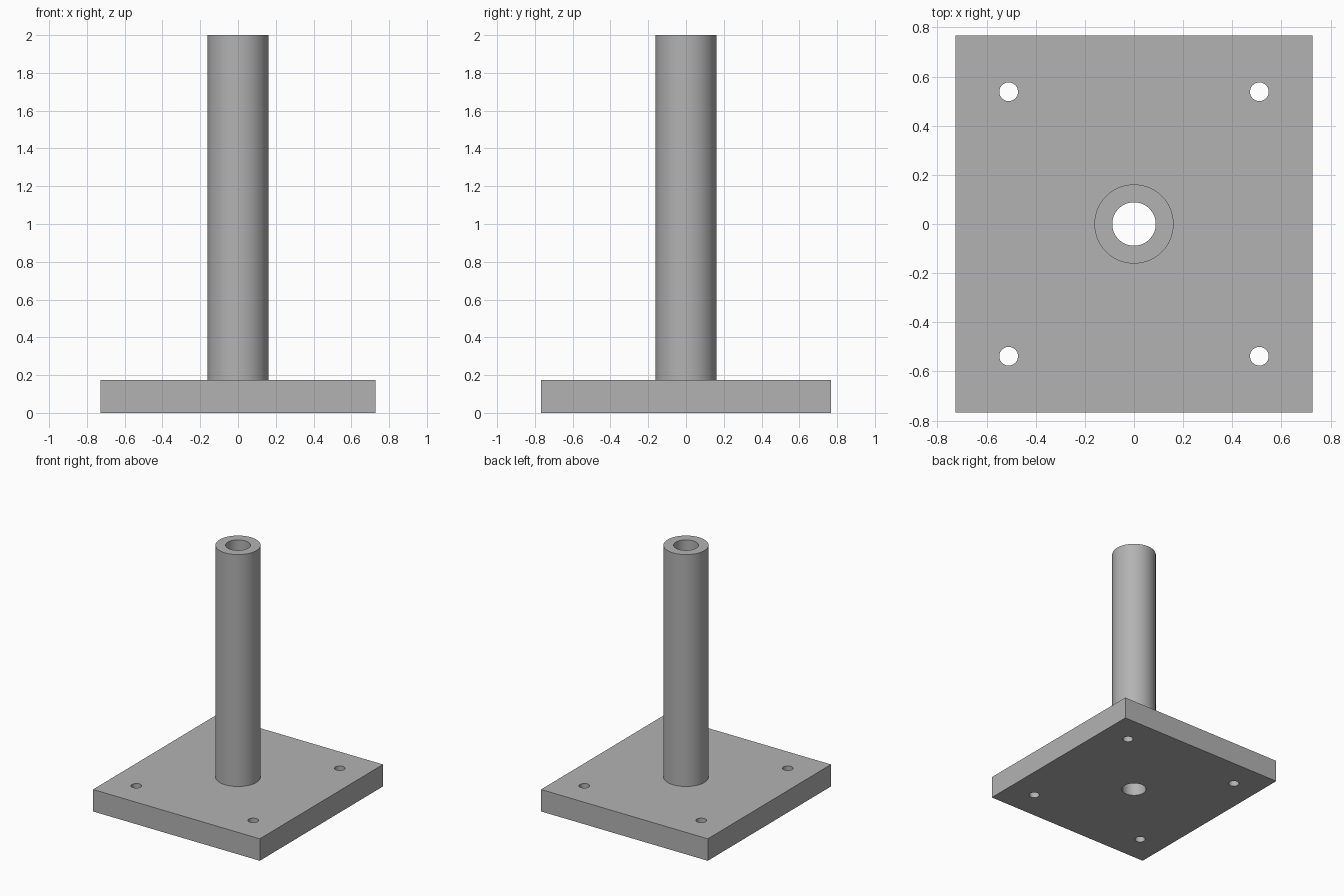
import bpy
import math

# Remove the default cube
default = bpy.data.objects.get("Cube")
if default:
    bpy.data.objects.remove(default)

PLATE_X, PLATE_Y, PLATE_T = 1.454, 1.534, 0.173
HEIGHT = 2.0
COLUMN_R, BORE_R = 0.161, 0.0885
BOLT_X, BOLT_Y, BOLT_R = 0.51, 0.538, 0.038

# Single grey material
GREY = (0.45, 0.45, 0.45, 1.0)
steel = bpy.data.materials.new("grey_steel")
steel.use_nodes = True
steel.diffuse_color = GREY
steel.node_tree.nodes["Principled BSDF"].inputs["Base Color"].default_value = GREY


def cylinder(name, radius, z0, z1, x=0.0, y=0.0, sides=96):
    bpy.ops.mesh.primitive_cylinder_add(
        vertices=sides, radius=radius, depth=z1 - z0, location=(x, y, (z0 + z1) / 2))
    obj = bpy.context.object
    obj.name = name
    return obj


def drill(target, radius, x=0.0, y=0.0, sides=64):
    """Cut a vertical through hole, then discard the cutter."""
    cutter = cylinder("drill", radius, -0.5, HEIGHT + 0.5, x, y, sides)
    cutter.hide_render = True
    mod = target.modifiers.new("hole", 'BOOLEAN')
    mod.operation = 'DIFFERENCE'
    mod.solver = 'EXACT'
    mod.object = cutter
    bpy.context.view_layer.objects.active = target
    bpy.ops.object.modifier_apply(modifier=mod.name)
    bpy.data.objects.remove(cutter)


def finish(obj):
    obj.data.materials.clear()
    obj.data.materials.append(steel)
    bpy.ops.object.select_all(action='DESELECT')
    obj.select_set(True)
    bpy.context.view_layer.objects.active = obj
    bpy.ops.object.shade_smooth_by_angle(angle=math.radians(30))


# Base plate with four bolt holes and the central bore
bpy.ops.mesh.primitive_cube_add(size=1, location=(0, 0, PLATE_T / 2))
plate = bpy.context.object
plate.name = "base_plate"
plate.scale = (PLATE_X, PLATE_Y, PLATE_T)
bpy.ops.object.transform_apply(location=False, rotation=False, scale=True)
for sx in (-1, 1):
    for sy in (-1, 1):
        drill(plate, BOLT_R, sx * BOLT_X, sy * BOLT_Y, sides=48)
drill(plate, BORE_R)
finish(plate)

# Hollow column standing on the plate
column = cylinder("column_tube", COLUMN_R, PLATE_T, HEIGHT)
drill(column, BORE_R)
finish(column)
